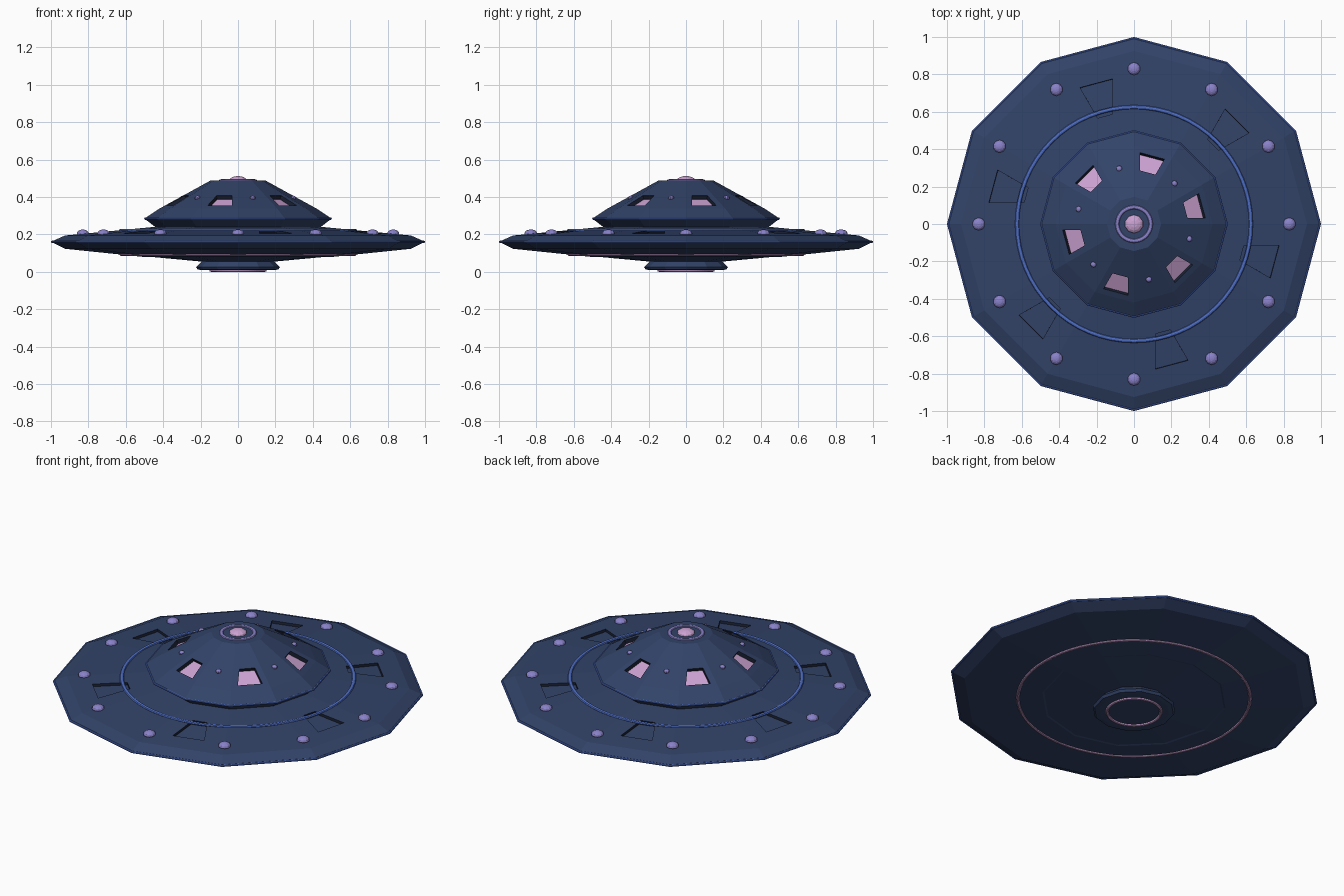
import bpy, bmesh, math
from mathutils import Matrix

if "Cube" in bpy.data.objects:
    bpy.data.objects.remove(bpy.data.objects["Cube"])

SIDES = 12


def material(name, rgb):
    m = bpy.data.materials.new(name)
    lin = [((c / 255 + 0.055) / 1.055) ** 2.4 for c in rgb]
    m.diffuse_color = (*lin, 1)
    m.use_nodes = True
    m.node_tree.nodes["Principled BSDF"].inputs["Base Color"].default_value = m.diffuse_color
    return m


NAVY = material("navy hull", (50, 67, 104))
DARK = material("dark recess", (26, 33, 52))
BLUE = material("blue trim", (78, 110, 198))
PURPLE = material("purple light", (138, 130, 202))
PINK = material("pink glow", (204, 162, 210))


def finish(bm, name, *mats, smooth=False):
    bmesh.ops.recalc_face_normals(bm, faces=bm.faces)
    me = bpy.data.meshes.new(name)
    for f in bm.faces:
        f.smooth = smooth
    bm.to_mesh(me)
    bm.free()
    ob = bpy.data.objects.new(name, me)
    bpy.context.collection.objects.link(ob)
    for m in mats:
        me.materials.append(m)
    return ob


def lathe(profile, sides=SIDES, closed=False):
    """Spin (radius, height) points; returns the bmesh and its bands of faces."""
    bm = bmesh.new()
    rings = [[bm.verts.new((r * math.cos(2 * math.pi * i / sides),
                            r * math.sin(2 * math.pi * i / sides), z))
              for i in range(sides)] for r, z in profile]
    bands = []
    pairs = list(zip(rings, rings[1:]))
    if closed:
        pairs.append((rings[-1], rings[0]))
    for a, b in pairs:
        bands.append([bm.faces.new((a[i], a[(i + 1) % sides], b[(i + 1) % sides], b[i]))
                      for i in range(sides)])
    if not closed:
        bm.faces.new(rings[0][::-1])
        bm.faces.new(rings[-1])
    bm.normal_update()
    return bm, bands


def recess(bm, faces, inset, depth, floor_index):
    """Inset each face, then sink it with dark walls."""
    bmesh.ops.inset_individual(bm, faces=faces, thickness=inset, use_even_offset=True)
    res = bmesh.ops.inset_individual(bm, faces=faces, thickness=0.0005, depth=-depth,
                                     use_even_offset=True)
    for f in res["faces"]:
        f.material_index = 1
    for f in faces:
        f.material_index = floor_index


def ring(name, radius, z, tube, mat, sides=64, height=None):
    h = height or tube
    pts = [(radius + tube * math.cos(math.pi * k / 4), z + h * math.sin(math.pi * k / 4))
           for k in range(8)]
    bm, _ = lathe(pts, sides, closed=True)
    return finish(bm, name, mat)


def bulbs(name, count, start, radius, z, size, flat, mat):
    bm = bmesh.new()
    for k in range(count):
        a = math.radians(start) + 2 * math.pi * k / count
        mtx = (Matrix.Translation((radius * math.cos(a), radius * math.sin(a), z))
               @ Matrix.Diagonal((1, 1, flat, 1)))
        bmesh.ops.create_uvsphere(bm, u_segments=10, v_segments=8, radius=size, matrix=mtx)
    return finish(bm, name, mat)


# Main saucer with six sunken deck panels
bm, bands = lathe([(0.20, 0.055), (0.49, 0.082), (0.50, 0.079), (0.925, 0.123), (0.99, 0.155),
                   (0.99, 0.165), (0.925, 0.194), (0.50, 0.235), (0.43, 0.242)])
recess(bm, bands[6][1::2], 0.115, 0.015, 0)
finish(bm, "saucer_hull", NAVY, DARK)

# Upper cabin with six sunken windows
bm, bands = lathe([(0.44, 0.238), (0.495, 0.280), (0.495, 0.288), (0.42, 0.338),
                   (0.265, 0.423), (0.145, 0.489)])
recess(bm, bands[3][0::2], 0.033, 0.022, 2)
finish(bm, "cabin", NAVY, DARK, PINK)

# Lower pod
bm, _ = lathe([(0.185, 0.065), (0.225, 0.025), (0.215, 0.012), (0.19, 0.009)])
finish(bm, "lower_pod", NAVY)

# Trim rings
ring("saucer_rim_trim", 0.994, 0.16, 0.006, BLUE, SIDES)
ring("cabin_rim_trim", 0.496, 0.284, 0.006, BLUE, SIDES)
ring("deck_ring", 0.625, 0.222, 0.011, BLUE, height=0.008)
ring("belly_ring", 0.625, 0.092, 0.009, PINK, height=0.007)
ring("pod_ring", 0.145, 0.009, 0.009, PINK)
ring("roof_ring", 0.09, 0.489, 0.011, PURPLE, 32, 0.006)

# Lights
bulbs("deck_lights", 12, 0, 0.83, 0.205, 0.034, 0.62, PURPLE)
bulbs("cabin_lights", 6, 45, 0.306, 0.394, 0.016, 0.8, PURPLE)
bulbs("roof_beacon", 1, 0, 0, 0.487, 0.05, 0.5, PINK)
